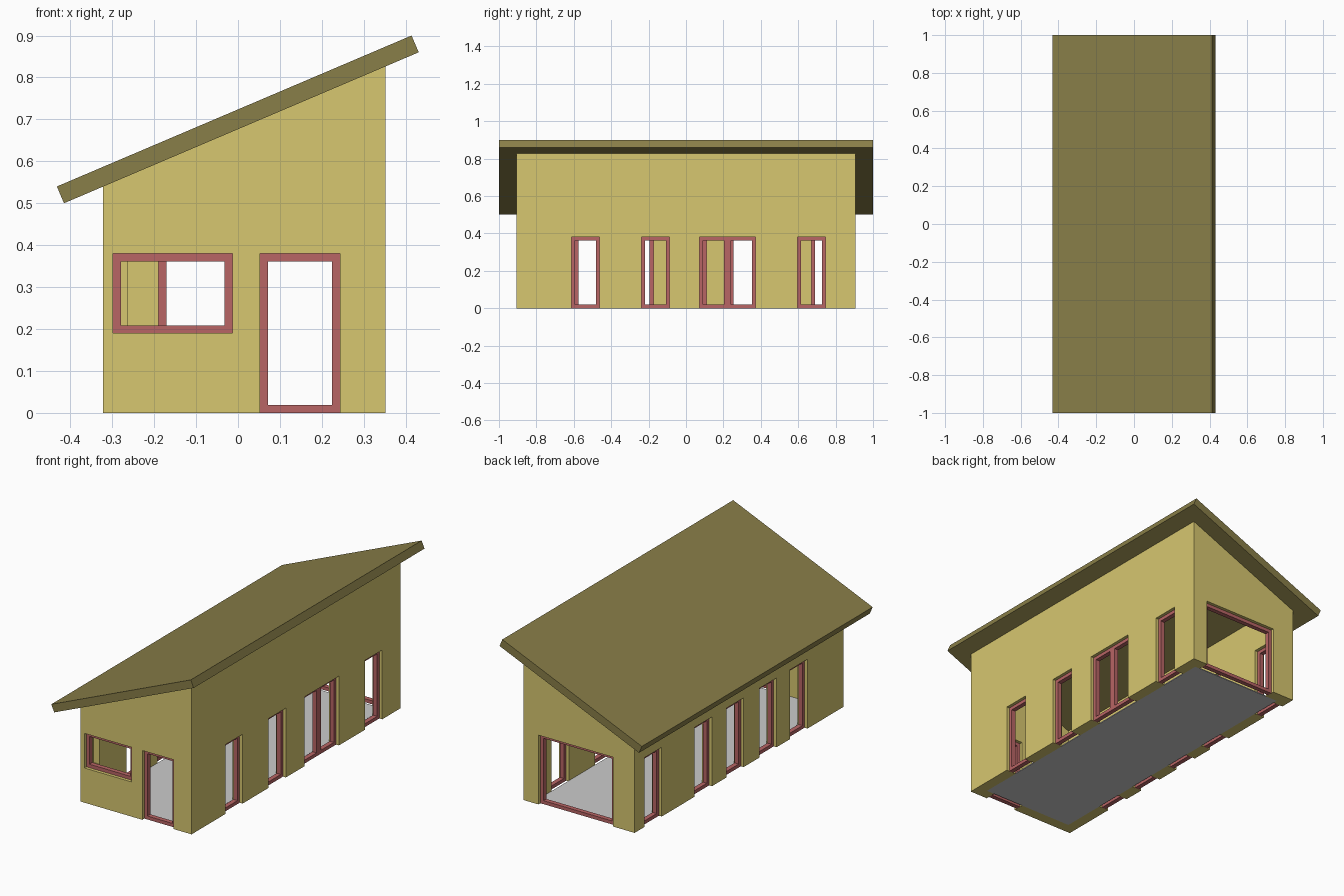
import bpy, bmesh
from mathutils import Vector

if "Cube" in bpy.data.objects:
    bpy.data.objects.remove(bpy.data.objects["Cube"])

X0, X1, Y = -0.322, 0.352, 0.905     # wall footprint
T, FD, FW = 0.06, 0.025, 0.019       # wall thickness, frame depth, frame width
H = 0.38                             # head height of openings


def material(name, rgb):
    m = bpy.data.materials.new(name)
    m.diffuse_color = (*rgb, 1)
    m.use_nodes = True
    m.node_tree.nodes["Principled BSDF"].inputs["Base Color"].default_value = m.diffuse_color
    return m


wall_mat = material("wall_yellow", (0.68, 0.57, 0.16))
roof_mat = material("roof_olive", (0.25, 0.21, 0.065))
frame_mat = material("frame_red", (0.48, 0.13, 0.13))


def finish(bm, name, mat=None, cutter=False):
    bmesh.ops.recalc_face_normals(bm, faces=bm.faces)
    me = bpy.data.meshes.new(name)
    bm.to_mesh(me)
    bm.free()
    ob = bpy.data.objects.new(name, me)
    bpy.context.collection.objects.link(ob)
    if mat:
        me.materials.append(mat)
    if cutter:
        ob.hide_render = True
        ob.hide_set(True)
    return ob


def extrude(bm, faces, vec):
    r = bmesh.ops.extrude_face_region(bm, geom=faces, use_keep_orig=True)
    vs = [g for g in r["geom"] if isinstance(g, bmesh.types.BMVert)]
    bmesh.ops.translate(bm, verts=vs, vec=vec)


def prism(name, profile, y0, y1, mat=None, cutter=False):
    """Extrude an x-z profile along y."""
    bm = bmesh.new()
    f = bm.faces.new([bm.verts.new((x, y0, z)) for x, z in profile])
    extrude(bm, [f], (0, y1 - y0, 0))
    return finish(bm, name, mat, cutter)


def under_roof(x):
    return 0.50 + (x + 0.415) * 0.36 / 0.845


# Sloping roof slab
prism("roof", [(-0.415, 0.50), (0.431, 0.86), (0.414, 0.90), (-0.432, 0.54)], -1, 1, roof_mat)

# Wall shell, hollowed out
walls = prism("walls", [(X0, 0), (X1, 0), (X1, under_roof(X1)), (X0, under_roof(X0))], -Y, Y, wall_mat)
hollow = prism("hollow_cutter", [(X0 + T, -0.2), (X1 - T, -0.2), (X1 - T, 1.2), (X0 + T, 1.2)],
               -Y + T, Y - T, cutter=True)

# Floor slab inside the walls
prism("floor", [(X0 + T, 0), (X1 - T, 0), (X1 - T, 0.005), (X0 + T, 0.005)], -Y + T, Y - T)

# Each wall: outer face position along its normal axis, inward direction
SIDES = {"front": (1, -Y, 1), "back": (1, Y, -1), "left": (0, X0, 1), "right": (0, X1, -1)}


def point(side, u, z, depth):
    axis, pos, inward = SIDES[side]
    d = pos + inward * depth
    return Vector((d, u, z)) if axis == 0 else Vector((u, d, z))


def loop(bm, side, a, b, z0, z1, depth):
    return [bm.verts.new(point(side, u, z, depth)) for u, z in ((a, z0), (b, z0), (b, z1), (a, z1))]


def frame(name, side, a, b, z0, z1):
    bm = bmesh.new()
    d = (T - FD) / 2
    o = loop(bm, side, a, b, z0, z1, d)
    i = loop(bm, side, a + FW, b - FW, z0 + FW, z1 - FW, d)
    ring = [bm.faces.new((o[k], o[(k + 1) % 4], i[(k + 1) % 4], i[k])) for k in range(4)]
    extrude(bm, ring, point(side, 0, 0, FD) - point(side, 0, 0, 0))
    finish(bm, name, frame_mat)


cut = bmesh.new()


def opening(name, side, a, b, z0=0, parts=1):
    """Add a hole to the shared cutter and fill it with side-by-side frames."""
    f = cut.faces.new(loop(cut, side, a, b, z0 if z0 else -0.1, H, -0.02))
    extrude(cut, [f], point(side, 0, 0, T + 0.04) - point(side, 0, 0, 0))
    w = (b - a) / parts
    for k in range(parts):
        frame(f"{name}_frame_{k + 1}", side, a + k * w, a + (k + 1) * w, z0, H)


# Front window and door, wide back opening
opening("front_window", "front", -0.298, -0.013, 0.19)
opening("front_door", "front", 0.053, 0.243)
opening("back_window", "back", -0.19, 0.262)
# Tall narrow windows down both long sides
for n, (y, parts) in enumerate([(-0.613, 1), (-0.238, 1), (0.072, 2), (0.597, 1)]):
    opening(f"right_window_{n + 1}", "right", y, y + 0.15 * parts, parts=parts)
for n, y in enumerate([-0.593, -0.325, -0.04, 0.235, 0.67]):
    opening(f"left_window_{n + 1}", "left", y, y + 0.15)

holes = finish(cut, "openings_cutter", cutter=True)
for c in (hollow, holes):
    m = walls.modifiers.new(c.name, "BOOLEAN")
    m.operation, m.solver, m.object = "DIFFERENCE", "EXACT", c
